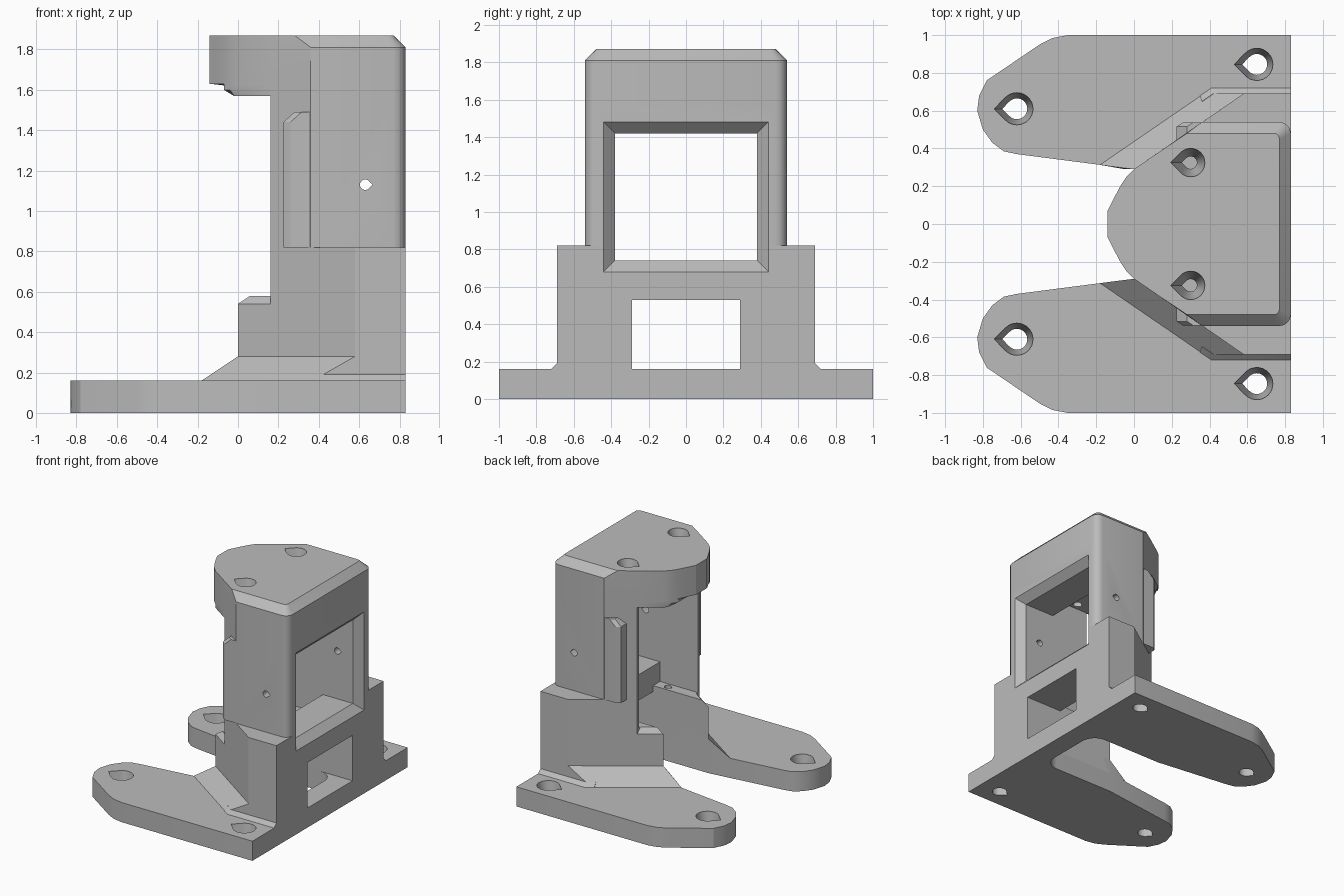
import bpy, bmesh
from math import sin, cos, pi, radians
from mathutils import Vector

if "Cube" in bpy.data.objects:
    bpy.data.objects.remove(bpy.data.objects["Cube"])

grey = bpy.data.materials.new("matte_grey")
grey.use_nodes = True
grey.diffuse_color = (0.5, 0.5, 0.5, 1)
grey.node_tree.nodes["Principled BSDF"].inputs["Base Color"].default_value = (0.5, 0.5, 0.5, 1)
parts = []


def loft(name, loops, part=True):
    """Closed solid through loops of 3D points with equal counts."""
    bm = bmesh.new()
    rings = [[bm.verts.new(p) for p in loop] for loop in loops]
    n = len(rings[0])
    for a, b in zip(rings, rings[1:]):
        for i in range(n):
            j = (i + 1) % n
            bm.faces.new((a[i], a[j], b[j], b[i]))
    bm.faces.new(rings[0][::-1])
    bm.faces.new(rings[-1])
    bmesh.ops.recalc_face_normals(bm, faces=bm.faces)
    mesh = bpy.data.meshes.new(name)
    bm.to_mesh(mesh)
    bm.free()
    ob = bpy.data.objects.new(name, mesh)
    bpy.context.scene.collection.objects.link(ob)
    mesh.materials.append(grey)
    if part:
        parts.append(ob)
    else:
        ob.hide_render = True
    return ob


def full(half):
    """Mirror a half outline across y = 0."""
    return list(half) + [(x, -y) for x, y in reversed(half)]


def level(outline, z):
    return [(x, y, z) for x, y in outline]


def prism(name, half, z0, z1, part=True):
    o = full(half)
    return loft(name, [level(o, z0), level(o, z1)], part)


def box(name, x0, x1, y, z0, z1):
    return prism(name, [(x1, y), (x0, y)], z0, z1, False)


def teardrop(cx, cy, r):
    """Circle with a point towards -x."""
    pts = [(cx - r * 1.41, cy)]
    for i in range(25):
        a = radians(-135 + 270 * i / 24)
        pts.append((cx + r * cos(a), cy + r * sin(a)))
    return pts


def screw_hole(x, y, r_top, r, z_top, z_neck, z_end):
    return loft("screw_cutter", [level(teardrop(x, y, q), z) for q, z in
                ((r_top, z_top + 0.02), (r_top, z_top - 0.01), (r, z_neck), (r, z_end))], False)


# Shared plan outlines
arm = [(.83, 1), (-.35, 1), (-.43, .985), (-.5, .95), (-.78, .76), (-.82, .68), (-.83, .6),
       (-.8, .5), (-.75, .43), (-.69, .385), (-.62, .37), (0, .29)]
back_corner = [(.83, .48), (.825, .503), (.812, .522), (.793, .535), (.77, .54)]
nose = [(.36, .54), (.16, .4), (0, .29), (-.04, .25), (-.07, .205), (-.11, .13), (-.14, .07)]

# Solid parts
base = prism("base_plate", arm, 0, .16)
fillet = loft("base_fillet", [
    level(full([(.83, .69), (.37, .69), (-.18, .313), (0, .29)]), .16),
    level(full([(.83, .69), (.58, .69), (0, .29), (.01, .28)]), .28)])
skirt = loft("side_skirt", [
    level(full([(.83, .72), (.41, .72), (.35, .68)]), .16),
    level(full([(.83, .69), (.42, .69), (.36, .65)]), .19)])
column = prism("lower_column", [(.83, .69), (.58, .69), (.16, .4)], .16, .82)
shelf = loft("front_shelf", [
    level(full([(.16, .4), (0, .29)]), .16),
    level(full([(.16, .4), (0, .29)]), .54),
    level(full([(.16, .36), (.06, .29)]), .58)])
housing = prism("upper_housing", back_corner + nose[:2], .82, 1.57)

# Top plate with stepped nose underside and bevelled upper edge
outline = back_corner + nose
bevelled = [(.77, .45), (.768, .462), (.762, .471), (.752, .478), (.74, .48), (.28, .48)] + nose[1:]


def blunt(limit):
    return [(max(x, limit), y) for x, y in outline]


top_plate = loft("top_plate", [level(full(o), z) for o, z in (
    (blunt(-.02), 1.57), (blunt(-.07), 1.6), (blunt(-.07), 1.622), (outline, 1.63),
    (outline, 1.81), (bevelled, 1.87))])

# Side flanges
for side, label in ((1, "left"), (-1, "right")):
    def flange_loop(y, x):
        return [(px, side * y, z) for px, z in
                ((.42, .82), (x, .82), (x, 1.44), (x + .055, 1.49), (.42, 1.49))]
    loft(label + "_flange" if side < 0 else "rear_flange",
         [flange_loop(.425, .225), flange_loop(.515, .225), flange_loop(.538, .26)])
parts[-1].name = "front_flange"

# Cutters
arc = [(.54 + .12 * cos(a), .17 + .12 * sin(a)) for a in [pi / 2 * i / 8 for i in range(9)]]
slot = prism("slot_cutter", arc + [(-1, .29)], -.1, .53, False)
well = box("well_cutter", -1, .5, .29, .4, 1)
cavity_front = box("front_cavity_cutter", -1, .5, .38, .58, 1.7)
cavity_back = box("rear_cavity_cutter", .4, 1, .38, .74, 1.42)
window = box("lower_window_cutter", .5, 1, .29, .1, .53)


def window_loop(x, g):
    return [(x, s * (.38 + g), z) for s, z in
            ((-1, .74 - g), (1, .74 - g), (1, 1.42 + g), (-1, 1.42 + g))]


window_bevel = loft("window_bevel_cutter", [window_loop(.76, -.01), window_loop(.85, .08)], False)
side_hole = loft("side_hole_cutter", [[(1.26 - x, y, z) for x, z in teardrop(.63, 1.13, .026)]
                                      for y in (-.7, .7)], False)
base_holes, top_holes, shelf_holes = [], [], []
for s in (-1, 1):
    base_holes.append(screw_hole(.65, s * .845, .085, .055, .16, .05, -.05))
    base_holes.append(screw_hole(-.62, s * .61, .085, .055, .16, .05, -.05))
    top_holes.append(screw_hole(.3, s * .325, .075, .033, 1.87, 1.76, 1.5))
    shelf_holes.append(screw_hole(.4, s * .337, .026, .026, .62, .5, .3))

cuts = {
    base: [slot] + base_holes,
    fillet: [slot, window],
    skirt: [slot, window],
    shelf: [slot, well],
    column: [slot, window, well, cavity_front, cavity_back, window_bevel] + shelf_holes,
    housing: [cavity_front, cavity_back, window_bevel, side_hole],
    top_plate: top_holes,
}
for ob, cutters in cuts.items():
    for c in cutters:
        m = ob.modifiers.new(c.name, "BOOLEAN")
        m.operation = "DIFFERENCE"
        m.solver = "EXACT"
        m.object = c

# Bake the cuts and drop the cutters
bpy.context.view_layer.update()
deps = bpy.context.evaluated_depsgraph_get()
baked = {ob: bpy.data.meshes.new_from_object(ob.evaluated_get(deps)) for ob in cuts}
for ob, mesh in baked.items():
    ob.modifiers.clear()
    ob.data = mesh
for c in {c for group in cuts.values() for c in group}:
    bpy.data.objects.remove(c)

# Smooth the curved walls, keep edges sharp
for ob in bpy.context.view_layer.objects:
    ob.select_set(ob in parts)
bpy.context.view_layer.objects.active = base
bpy.ops.object.shade_smooth_by_angle(angle=radians(25))
